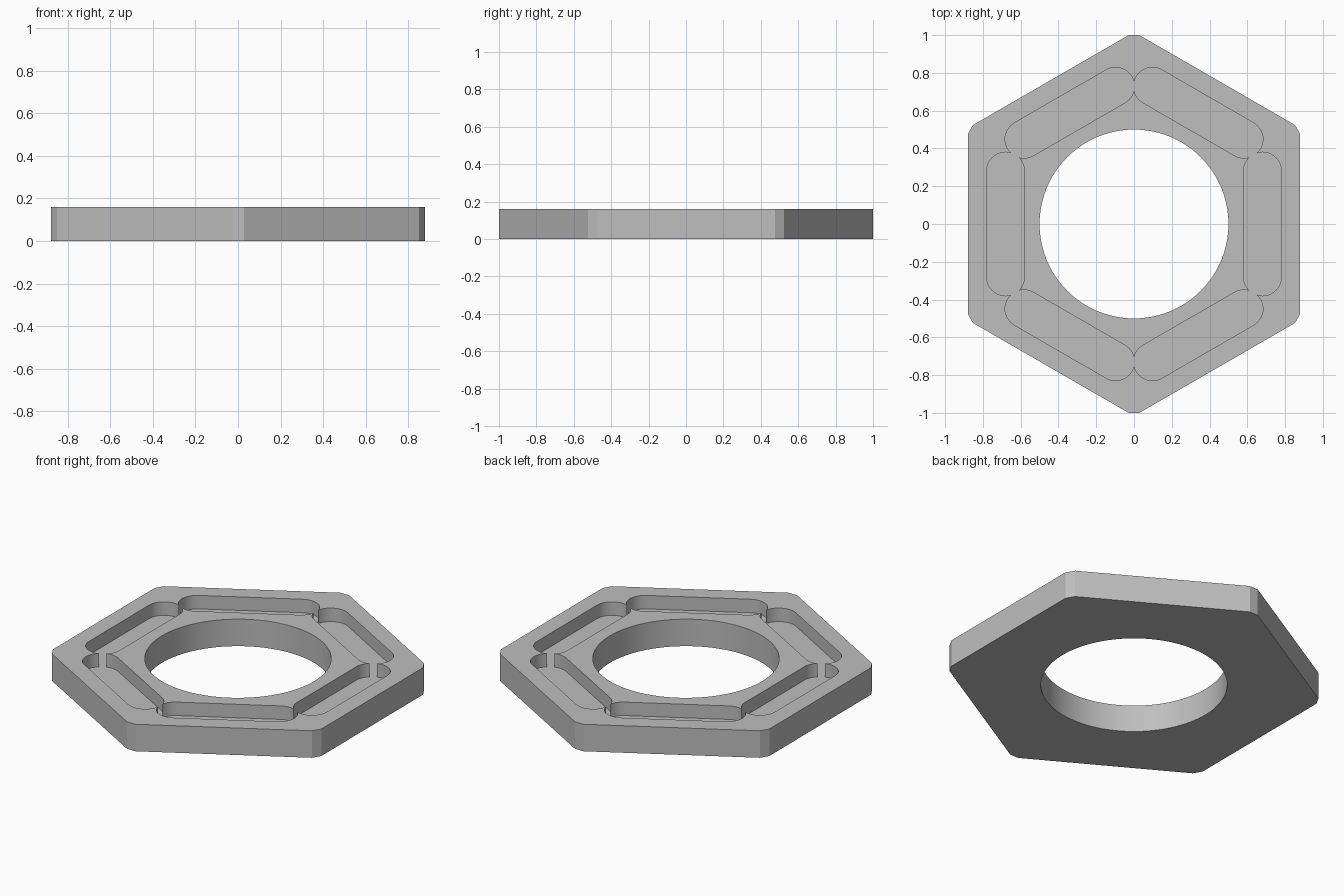
import bpy, bmesh, math
from mathutils import Matrix, Vector

if "Cube" in bpy.data.objects:
    bpy.data.objects.remove(bpy.data.objects["Cube"], do_unlink=True)

HEIGHT = 0.16
APOTHEM = 0.88
TIP = 1.0            # distance from centre to the clipped corners
HOLE_RADIUS = 0.5
SLOT_OFFSET, SLOT_HALF, SLOT_RADIUS, SLOT_DEPTH = 0.68, 0.28, 0.1, 0.08


def prism(name, outline, bottom, top):
    """Extrude a flat outline between two heights."""
    bm = bmesh.new()
    face = bm.faces.new([bm.verts.new((x, y, bottom)) for x, y in outline])
    side = bmesh.ops.extrude_face_region(bm, geom=[face])
    moved = [v for v in side["geom"] if isinstance(v, bmesh.types.BMVert)]
    bmesh.ops.translate(bm, verts=moved, vec=(0, 0, top - bottom))
    bmesh.ops.recalc_face_normals(bm, faces=bm.faces[:])
    mesh = bpy.data.meshes.new(name)
    bm.to_mesh(mesh)
    bm.free()
    obj = bpy.data.objects.new(name, mesh)
    bpy.context.collection.objects.link(obj)
    return obj


def arc(cx, cy, radius, start, end, steps):
    angles = [start + (end - start) * i / steps for i in range(steps + 1)]
    return [(cx + radius * math.cos(a), cy + radius * math.sin(a)) for a in angles]


def cut(target, cutter):
    """Subtract the cutter and discard it."""
    mod = target.modifiers.new("cut", "BOOLEAN")
    mod.operation = "DIFFERENCE"
    mod.solver = "EXACT"
    mod.object = cutter
    bpy.ops.object.modifier_apply(modifier=mod.name)
    bpy.data.objects.remove(cutter, do_unlink=True)


# Hexagonal plate with clipped corners
corner_half = (APOTHEM / math.cos(math.pi / 6) - TIP) / math.tan(math.pi / 6)
outline = []
for k in range(6):
    turn = Matrix.Rotation(math.radians(30 + 60 * k), 2)
    outline += [turn @ Vector((TIP, s * corner_half)) for s in (-1, 1)]
plate = prism("hex_plate", outline, 0, HEIGHT)
bpy.ops.object.select_all(action="DESELECT")
plate.select_set(True)
bpy.context.view_layer.objects.active = plate

# Round centre hole
cut(plate, prism("hole_cutter", arc(0, 0, HOLE_RADIUS, 0, math.tau, 96)[:-1], -0.1, HEIGHT + 0.1))

# Six round-ended slots sunk into the top
slot = (arc(SLOT_OFFSET, SLOT_HALF, SLOT_RADIUS, 0, math.pi, 24)
        + arc(SLOT_OFFSET, -SLOT_HALF, SLOT_RADIUS, math.pi, math.tau, 24))
for k in range(6):
    turn = Matrix.Rotation(math.radians(60 * k), 2)
    ring = [turn @ Vector(p) for p in slot]
    cut(plate, prism("slot_cutter", ring, HEIGHT - SLOT_DEPTH, HEIGHT + 0.1))

# Single grey finish
grey = bpy.data.materials.new("plain grey")
grey.use_nodes = True
colour = (0.52, 0.52, 0.52, 1)
grey.diffuse_color = colour
grey.node_tree.nodes["Principled BSDF"].inputs["Base Color"].default_value = colour
plate.data.materials.clear()
plate.data.materials.append(grey)
for poly in plate.data.polygons:
    poly.material_index = 0

# Smooth curved walls, crisp corners
bpy.ops.object.shade_smooth_by_angle(angle=math.radians(20))
